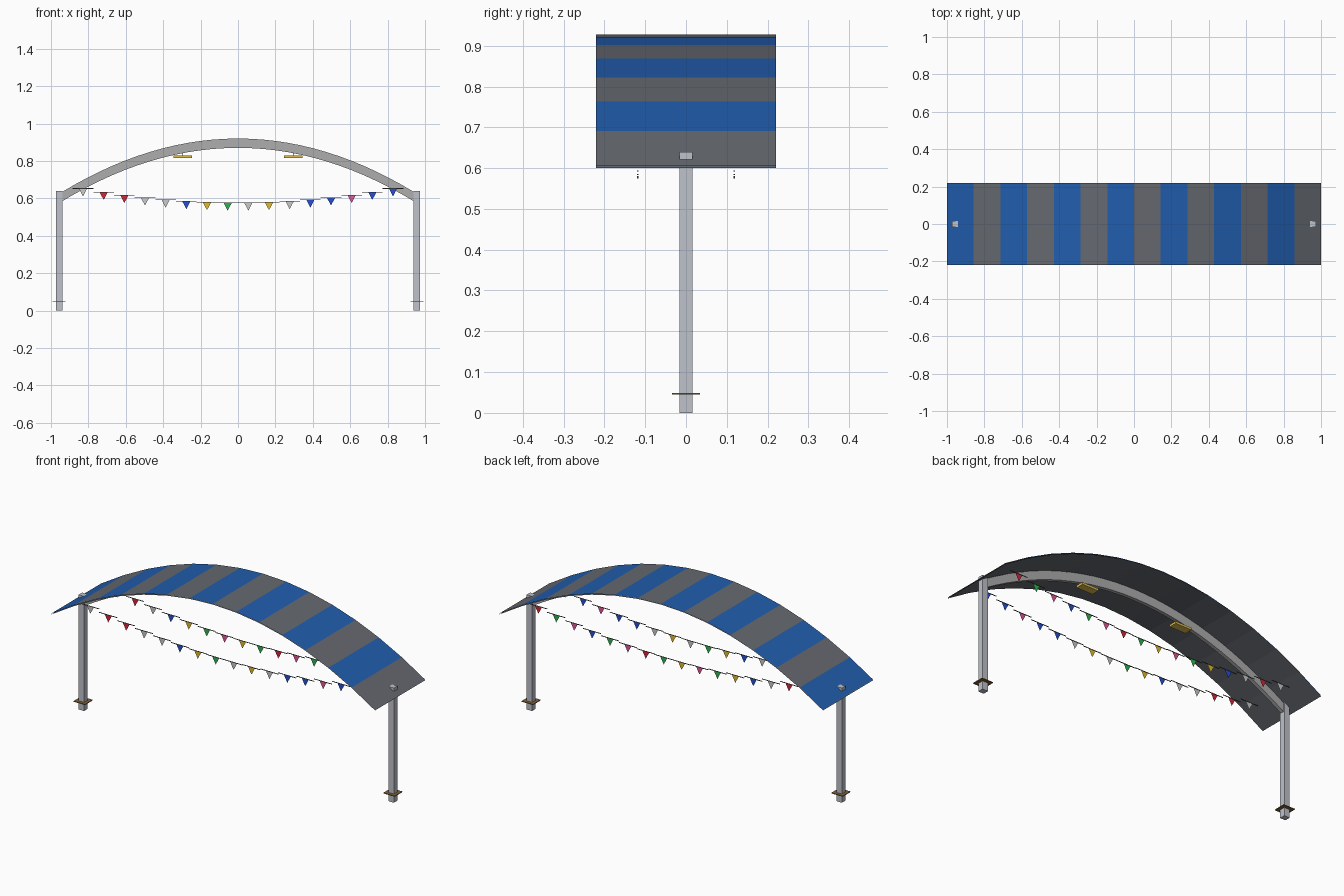
import bpy, bmesh
from mathutils import Matrix, Vector

if "Cube" in bpy.data.objects:
    bpy.data.objects.remove(bpy.data.objects["Cube"])


def material(name, r, g, b):
    m = bpy.data.materials.new(name)
    m.diffuse_color = (r, g, b, 1)
    m.use_nodes = True
    m.node_tree.nodes["Principled BSDF"].inputs["Base Color"].default_value = m.diffuse_color
    return m


BLUE = material("canopy_blue", 0.015, 0.11, 0.42)
SLATE = material("canopy_slate", 0.13, 0.14, 0.16)
BEAM = material("beam_grey", 0.42, 0.42, 0.42)
STEEL = material("post_steel", 0.52, 0.54, 0.60)
BROWN = material("plate_brown", 0.22, 0.12, 0.04)
AMBER = material("lamp_amber", 0.75, 0.52, 0.08)
CORD = material("cord_dark", 0.1, 0.1, 0.1)
FLAGS = {
    "w": material("flag_grey", 0.55, 0.55, 0.55),
    "r": material("flag_red", 0.65, 0.02, 0.04),
    "b": material("flag_blue", 0.02, 0.08, 0.65),
    "y": material("flag_yellow", 0.75, 0.5, 0.03),
    "g": material("flag_green", 0.03, 0.45, 0.08),
    "p": material("flag_pink", 0.75, 0.1, 0.32),
}


def finish(name, bm, mats):
    me = bpy.data.meshes.new(name)
    bm.to_mesh(me)
    bm.free()
    for m in mats:
        me.materials.append(m)
    ob = bpy.data.objects.new(name, me)
    bpy.context.collection.objects.link(ob)
    return ob


def add_box(bm, centre, size):
    mat = Matrix.Translation(centre) @ Matrix.Diagonal(Vector((*size, 1)))
    bmesh.ops.create_cube(bm, size=1, matrix=mat)


def box(name, centre, size, mat):
    bm = bmesh.new()
    add_box(bm, centre, size)
    return finish(name, bm, [mat])


def arch(x, top):
    return top - 0.323 * x * x


# Striped canopy and its plain lining, both single sheets
def sheet(name, top, mats, flip):
    bm = bmesh.new()
    rows = []
    for i in range(15):
        x = -1 + i / 7
        rows.append([bm.verts.new((x, y, arch(x, top))) for y in (-0.22, 0.22)])
    for i, (a, b) in enumerate(zip(rows, rows[1:])):
        loop = [a[0], b[0], b[1], a[1]]
        f = bm.faces.new(loop[::-1] if flip else loop)
        f.material_index = i % len(mats)
    finish(name, bm, mats)


sheet("canopy", 0.928, [BLUE, SLATE], False)
sheet("canopy_lining", 0.923, [SLATE], True)

# Arched beam swept between the posts
bm = bmesh.new()
rings = []
for i in range(29):
    x = -0.945 + 1.89 * i / 28
    z = arch(x, 0.92)
    rings.append([bm.verts.new((x, y, h)) for y, h in
                  ((-0.01, z - 0.05), (0.01, z - 0.05), (0.01, z), (-0.01, z))])
for a, b in zip(rings, rings[1:]):
    for k in range(4):
        bm.faces.new((a[k], a[(k + 1) % 4], b[(k + 1) % 4], b[k]))
bm.faces.new(rings[0])
bm.faces.new(rings[-1])
bmesh.ops.recalc_face_normals(bm, faces=bm.faces[:])
finish("arched_beam", bm, [BEAM])

# Posts, foot plates and hanging lamps on each side
for side, s in (("left", -1), ("right", 1)):
    box(side + "_post", (s * 0.956, 0, 0.32), (0.034, 0.032, 0.64), STEEL)
    box(side + "_foot_plate", (s * 0.956, 0, 0.047), (0.07, 0.068, 0.004), BROWN)
    box(side + "_lamp", (s * 0.295, 0, 0.823), (0.1, 0.045, 0.012), AMBER)
    box(side + "_lamp_rod", (s * 0.295, 0, 0.839), (0.003, 0.003, 0.024), CORD)


# Bunting: stepped cord pieces with a triangular flag under each
def bunting(name, y, pattern):
    cord, flags = bmesh.new(), bmesh.new()
    keys = list(FLAGS)
    for i, key in enumerate(pattern):
        x = (i - 7.5) * 0.1105
        z = 0.576 + 0.112 * x * x
        add_box(cord, (x, y, z), (0.11, 0.003, 0.003))
        f = flags.faces.new([flags.verts.new(p) for p in
                             ((x - 0.022, y, z), (x, y, z - 0.042), (x + 0.022, y, z))])
        f.material_index = keys.index(key)
    finish(name + "_cord", cord, [CORD])
    finish(name + "_flags", flags, list(FLAGS.values()))


bunting("front_bunting", -0.118, "wrrwwbygwywbbpbb")
bunting("back_bunting", 0.118, "wrwbygpygrpgbpgr")
